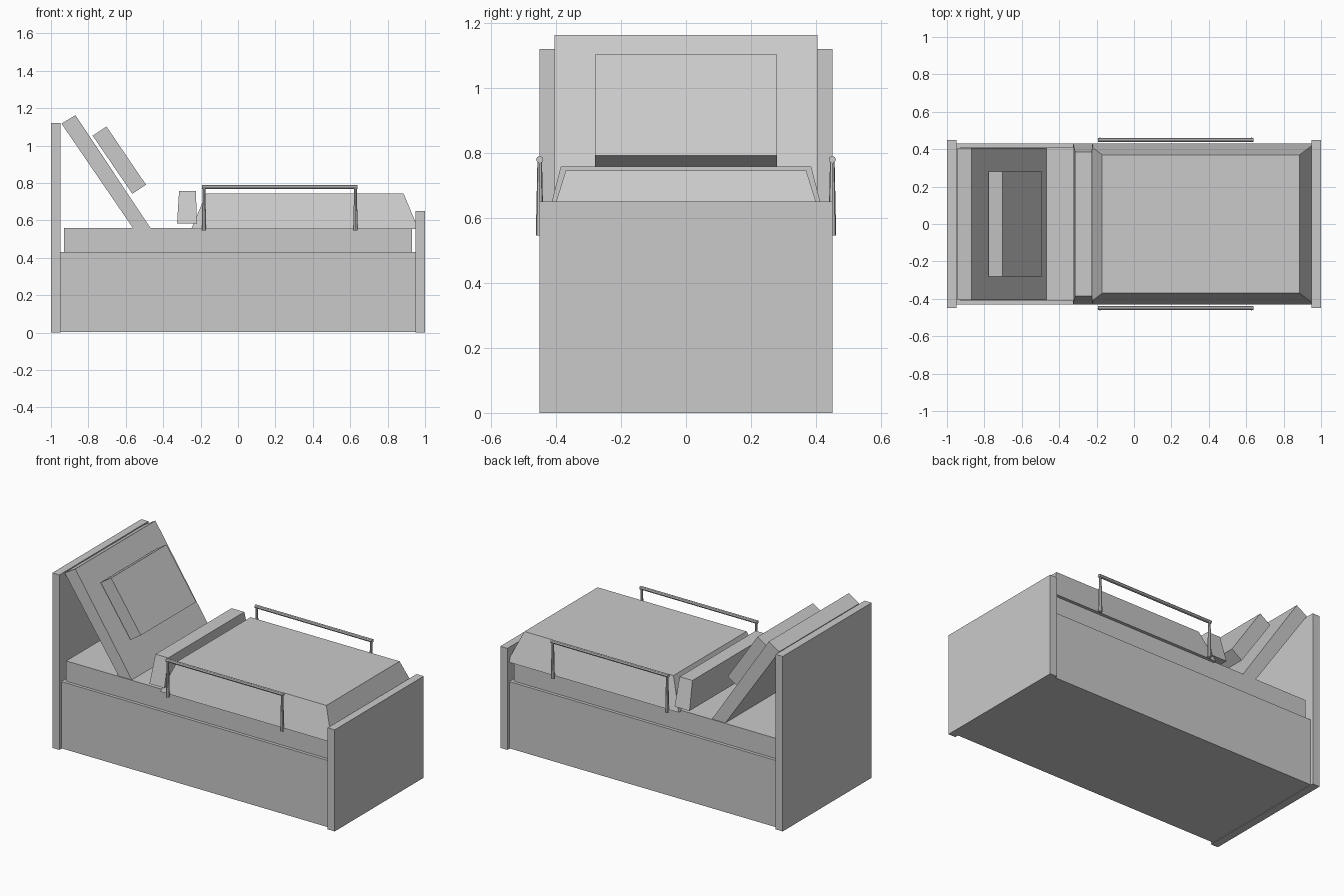
import bpy, bmesh
from mathutils import Vector

cube = bpy.data.objects.get("Cube")
if cube:
    bpy.data.objects.remove(cube, do_unlink=True)

grey = bpy.data.materials.new("plain grey")
grey.use_nodes = True
GREY = (0.59, 0.59, 0.59, 1)
grey.diffuse_color = GREY
grey.node_tree.nodes["Principled BSDF"].inputs["Base Color"].default_value = GREY


def finish(name, bm):
    bmesh.ops.recalc_face_normals(bm, faces=bm.faces[:])
    mesh = bpy.data.meshes.new(name)
    bm.to_mesh(mesh)
    bm.free()
    mesh.materials.append(grey)
    obj = bpy.data.objects.new(name, mesh)
    bpy.context.collection.objects.link(obj)
    return obj


def block(name, z0, z1, x, half_y, top_x=None, top_half_y=None):
    """Box from z0 to z1, tapering if a different top is given."""
    top_x, top_half_y = top_x or x, top_half_y or half_y
    bm = bmesh.new()
    for z, (xa, xb), h in ((z0, x, half_y), (z1, top_x, top_half_y)):
        for y in (-h, h):
            bm.verts.new((xa, y, z))
            bm.verts.new((xb, y, z))
    bmesh.ops.convex_hull(bm, input=bm.verts[:])
    bmesh.ops.dissolve_limit(bm, angle_limit=0.01, verts=bm.verts[:], edges=bm.edges[:])
    return finish(name, bm)


def slab(name, profile, half_y):
    """Side profile in x and z, extruded across the bed."""
    bm = bmesh.new()
    face = bm.faces.new([bm.verts.new((x, -half_y, z)) for x, z in profile])
    ext = bmesh.ops.extrude_face_region(bm, geom=[face])["geom"]
    verts = [v for v in ext if isinstance(v, bmesh.types.BMVert)]
    bmesh.ops.translate(bm, verts=verts, vec=(0, 2 * half_y, 0))
    return finish(name, bm)


def rod(name, start, end, r0, r1):
    """Eight-sided rod, tapering from r0 to r1."""
    a, b = Vector(start), Vector(end)
    bm = bmesh.new()
    bmesh.ops.create_cone(bm, cap_ends=True, segments=8, radius1=r0, radius2=r1,
                          depth=(b - a).length)
    turn = Vector((0, 0, 1)).rotation_difference(b - a)
    bmesh.ops.rotate(bm, verts=bm.verts[:], matrix=turn.to_matrix())
    bmesh.ops.translate(bm, verts=bm.verts[:], vec=(a + b) / 2)
    return finish(name, bm)


# Bed body and end boards
block("bed_base", 0.003, 0.43, (-0.96, 0.96), 0.43)
block("mattress", 0.42, 0.56, (-0.93, 0.93), 0.41)
block("headboard", 0, 1.12, (-1, -0.95), 0.45)
block("footboard", 0, 0.65, (0.95, 1), 0.45)

# Raised backrest and pillow
slab("backrest", [(-0.944, 1.118), (-0.869, 1.163), (-0.435, 0.51), (-0.528, 0.51)], 0.405)
slab("pillow", [(-0.777, 1.053), (-0.703, 1.102), (-0.492, 0.791), (-0.565, 0.743)], 0.28)

# Blanket with its turned-over edge
block("blanket", 0.553, 0.745, (-0.25, 0.965), 0.43, (-0.17, 0.885), 0.37)
block("blanket_fold", 0.583, 0.758, (-0.326, -0.22), 0.43, (-0.315, -0.225), 0.385)

# Side rails
for side, y in (("right", -0.45), ("left", 0.45)):
    rod(side + "_rail_bar", (-0.192, y, 0.779), (0.638, y, 0.779), 0.011, 0.011)
    for end, x in (("head", -0.182), ("foot", 0.628)):
        rod(f"{side}_rail_{end}_post", (x, y, 0.545), (x, y, 0.78), 0.012, 0.007)
